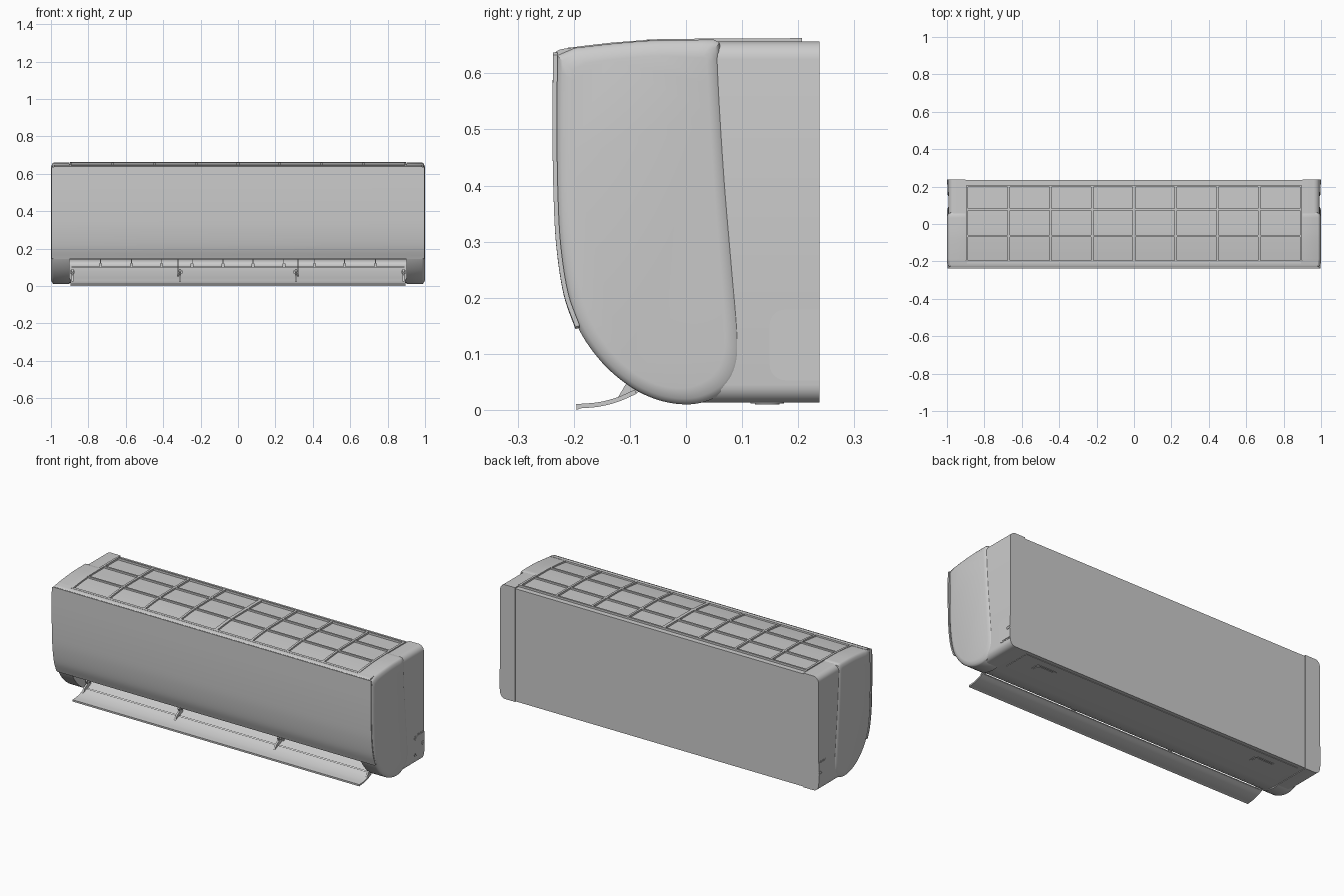
import bpy, bmesh, math
from mathutils import Vector

if "Cube" in bpy.data.objects:
    bpy.data.objects.remove(bpy.data.objects["Cube"])


def loft(name, rings, angle=30):
    """Solid skin through equal-length closed rings, capped at both ends."""
    bm = bmesh.new()
    vs = [[bm.verts.new(p) for p in r] for r in rings]
    n = len(rings[0])
    for a, b in zip(vs, vs[1:]):
        for i in range(n):
            j = (i + 1) % n
            bm.faces.new((a[i], a[j], b[j], b[i]))
    bm.faces.new(vs[0])
    bm.faces.new(vs[-1])
    bmesh.ops.recalc_face_normals(bm, faces=bm.faces)
    me = bpy.data.meshes.new(name)
    bm.to_mesh(me)
    bm.free()
    ob = bpy.data.objects.new(name, me)
    bpy.context.collection.objects.link(ob)
    bpy.ops.object.select_all(action='DESELECT')
    ob.select_set(True)
    bpy.context.view_layer.objects.active = ob
    bpy.ops.object.shade_smooth_by_angle(angle=math.radians(angle))
    return ob


def extrude_x(name, prof, x0, x1):
    return loft(name, [[(x, y, z) for y, z in prof] for x in (x0, x1)])


def box(name, x0, x1, y0, y1, z0, z1):
    return extrude_x(name, [(y0, z0), (y1, z0), (y1, z1), (y0, z1)], x0, x1)


def spline(pts, steps=6):
    """Smooth open curve through the points."""
    p = [Vector(q) for q in pts]
    p = [2 * p[0] - p[1]] + p + [2 * p[-1] - p[-2]]
    out = []
    for i in range(1, len(p) - 2):
        a, b, c, d = p[i - 1:i + 3]
        for s in range(steps):
            t = s / steps
            out.append(0.5 * (2 * b + (c - a) * t + (2 * a - 5 * b + 4 * c - d) * t * t
                              + (3 * b - a - 3 * c + d) * t ** 3))
    return [tuple(q) for q in out + [p[-2]]]


def strip(pts, t):
    """Closed outline of a curve thickened to its left by t."""
    off = []
    for i, q in enumerate(pts):
        d = (Vector(pts[min(i + 1, len(pts) - 1)]) - Vector(pts[max(i - 1, 0)])).normalized()
        off.append((q[0] - d.y * t, q[1] + d.x * t))
    return pts + off[::-1]


def round_rect(u0, u1, v0, v1, r, n=6):
    out = []
    for k, (cu, cv) in enumerate([(u1 - r, v1 - r), (u0 + r, v1 - r), (u0 + r, v0 + r), (u1 - r, v0 + r)]):
        for i in range(n + 1):
            a = math.pi / 2 * (k + i / n)
            out.append((cu + r * math.cos(a), cv + r * math.sin(a)))
    return out


def scaled(prof, d, cy, cz, hy, hz):
    return [(cy + (y - cy) * (1 - d / hy), cz + (z - cz) * (1 - d / hz)) for y, z in prof]


top = [(0.05, 0.66), (-0.05, 0.659), (-0.13, 0.653), (-0.20, 0.645)]
front = [(-0.230, 0.632), (-0.231, 0.50), (-0.230, 0.38), (-0.225, 0.29), (-0.212, 0.205), (-0.190, 0.142)]
belly = [(-0.150, 0.085), (-0.10, 0.042), (-0.05, 0.018), (0, 0.010)]

# end caps: curved front part and squarer rear part, on both sides
heel = [(0.04, 0.017), (0.075, 0.038), (0.095, 0.075), (0.098, 0.13), (0.088, 0.25), (0.075, 0.40), (0.065, 0.55), (0.06, 0.655)]
cap = spline(top) + spline(front + belly + heel)
for s, side in ((-1, "left"), (1, "right")):
    rings = []
    for x, d in ((0.9, 0), (0.984, 0), (0.990, 0.003), (0.995, 0.010), (0.9985, 0.020), (1.0, 0.028)):
        rings.append([(s * x, y, z) for y, z in scaled(cap, d, -0.07, 0.34, 0.165, 0.32)])
    loft(side + "_end_cap", rings)
    rear = round_rect(-0.2, 0.993, 0.013, 0.657, 0.032)
    rear = [(max(u, 0.9), v) for u, v in rear]
    rear = [q for i, q in enumerate(rear) if q != rear[i - 1]]
    loft(side + "_rear_cap", [[(s * u, y, v) for u, v in rear] for y in (0.0, 0.238)])
    # pipe knock-out plate with slot
    for nm, m, x in (("knockout_rim", 0, 0.9945), ("knockout_plate", 0.006, 0.9965)):
        pr = [(min(y, 0.238), z) for y, z in round_rect(0.149 + m, 0.30, 0.053 + m, 0.179 - m, 0.028)]
        pr = [q for i, q in enumerate(pr) if q != pr[i - 1]]
        extrude_x(side + "_" + nm, pr, s * 0.98, s * x)
    slot = strip([(0.238, 0.124), (0.218, 0.124), (0.212, 0.119), (0.212, 0.112), (0.218, 0.107), (0.238, 0.107)], 0.004)
    extrude_x(side + "_knockout_slot", slot, s * 0.98, s * 0.9985)

# main body with open air outlet at the lower front
inner_front = [(y + 0.006, z) for y, z in front]
duct = [(-0.186, 0.148), (-0.12, 0.175), (-0.03, 0.185), (0.05, 0.165), (0.07, 0.125), (0.03, 0.092), (-0.03, 0.060), (-0.085, 0.036)]
body = [(0.236, 0.016), (0.236, 0.651)] + [(y, z - 0.007) for y, z in spline(top)] \
    + spline(inner_front) + spline(duct) + [(-0.05, 0.020), (0.0, 0.016)]
extrude_x("main_body", body, -0.901, 0.901)

# front panel
panel = strip(spline([(-0.237, 0.637), (-0.238, 0.50), (-0.236, 0.38), (-0.231, 0.29), (-0.218, 0.205), (-0.197, 0.144)]), 0.008)
pc = lambda d: scaled(panel, d, -0.226, 0.39, 2.0, 0.25)
loft("front_panel", [[(x, y, z) for y, z in pc(d)] for x, d in
                     ((-0.996, 0.004), (-0.99, 0), (0.99, 0), (0.996, 0.004))])
# top front lip above the panel
extrude_x("top_front_lip", strip(spline([(-0.195, 0.647), (-0.222, 0.643), (-0.233, 0.638)]), 0.008), -0.985, 0.985)

# intake grille on top: bars along the depth and along the width
def top_z(y):
    pts = [(0.3, 0.661)] + top + [(-0.24, 0.638)]
    for (ya, za), (yb, zb) in zip(pts, pts[1:]):
        if yb <= y <= ya:
            return za + (zb - za) * (y - ya) / (yb - ya)


ys = [0.207 - i * 0.417 / 16 for i in range(17)]
for i in range(9):
    x = -0.893 + i * 1.786 / 8
    w = 0.009 if i == 4 else 0.006
    bar = [(y, top_z(y) + 0.002) for y in ys] + [(y, top_z(y) - 0.014) for y in reversed(ys)]
    extrude_x("grille_depth_bar", bar, x - w, x + w)
for y in (0.202, 0.078, -0.065, -0.205):
    z = top_z(y) + 0.002
    box("grille_width_bar", -0.893, 0.893, y - 0.005, y + 0.005, z - 0.014, z)

# outlet flap, hanging open
flap = strip(spline([(-0.195, 0.0025), (-0.155, 0.006), (-0.12, 0.015), (-0.088, 0.029)]), 0.008)
flap = [(y, max(z, 0)) for y, z in flap]
flap[0] = (flap[0][0], 0.0)
extrude_x("outlet_flap", flap, -0.895, 0.895)

# flap hinge arms
arm = [(-0.125, 0.016), (-0.085, 0.032), (-0.055, 0.050), (-0.05, 0.085), (-0.075, 0.092), (-0.09, 0.075), (-0.082, 0.06), (-0.108, 0.045)]
for x in (-0.885, -0.31, 0.31, 0.885):
    extrude_x("flap_arm", arm, x - 0.005, x + 0.005)
    box("flap_hinge_pin", x - 0.012, x + 0.012, -0.078, -0.062, 0.066, 0.082)

# duct divider posts and swing vanes
for s in (-1, 1):
    box("duct_post", s * 0.32 - 0.003, s * 0.32 + 0.003, -0.06, -0.045, 0.05, 0.185)
    for x in (0.08, 0.245, 0.41, 0.57, 0.735):
        extrude_x("swing_vane", [(-0.06, 0.18), (-0.07, 0.115), (-0.05, 0.098), (0.03, 0.098), (0.05, 0.16)],
                  s * x - 0.002, s * x + 0.002)
        box("vane_clip", s * x - 0.008, s * x + 0.008, -0.075, -0.06, 0.100, 0.120)
box("vane_link_rod", -0.89, 0.89, -0.02, -0.014, 0.098, 0.104)

# underside: cover plate and release latches
box("bottom_cover", -0.87, 0.87, 0.06, 0.215, 0.0135, 0.03)
for s in (-1, 1):
    for nm, m, z in (("latch_rim", 0, 0.0115), ("latch_button", 0.008, 0.0095)):
        pr = round_rect(s * 0.70 - 0.065 + m, s * 0.70 + 0.065 - m, 0.115 + m, 0.175 - m, 0.018)
        loft(nm, [[(x, y, zz) for x, y in pr] for zz in (z, 0.03)])
